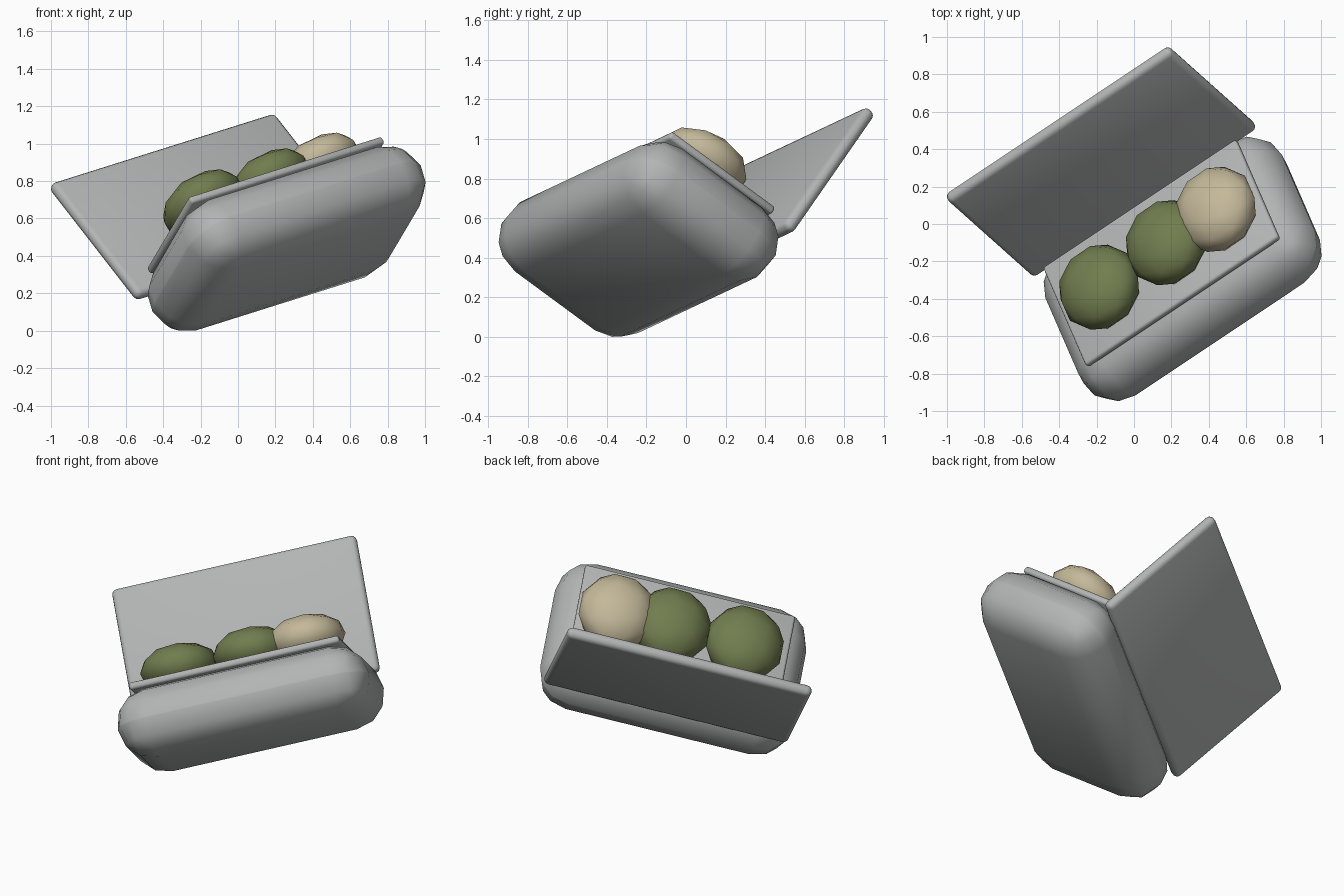
import bpy, bmesh
from math import radians
from mathutils import Matrix, Vector

cube = bpy.data.objects.get("Cube")
if cube:
    bpy.data.objects.remove(cube)

# Tilted frame of the case: u along its length, v to the hinge, n out of the tray
u = Vector((0.805, 0.537, 0.253)).normalized()
v = Vector((-0.34, 0.754, -0.562))
v = (v - u * v.dot(u)).normalized()
n = u.cross(v)
frame = Matrix.Translation((0.26, -0.24, 0.492)) @ Matrix((u, v, n)).transposed().to_4x4()


def material(name, rgb):
    mat = bpy.data.materials.new(name)
    mat.use_nodes = True
    mat.diffuse_color = (*rgb, 1)
    shader = next(k for k in mat.node_tree.nodes if k.type == 'BSDF_PRINCIPLED')
    shader.inputs["Base Color"].default_value = (*rgb, 1)
    return mat


grey = material("grey", (0.45, 0.46, 0.46))
green = material("olive green", (0.165, 0.205, 0.078))
tan = material("tan", (0.55, 0.48, 0.32))


def finish(name, bm, size, local, mat):
    bmesh.ops.scale(bm, vec=size, verts=bm.verts)
    for face in bm.faces:
        face.smooth = True
    mesh = bpy.data.meshes.new(name)
    bm.to_mesh(mesh)
    bm.free()
    mesh.materials.append(mat)
    obj = bpy.data.objects.new(name, mesh)
    bpy.context.collection.objects.link(obj)
    obj.matrix_world = frame @ local
    return obj


def rounded_box(name, half, radius, segments, local):
    bm = bmesh.new()
    bmesh.ops.create_cube(bm, size=2)
    obj = finish(name, bm, half, local, grey)
    bevel = obj.modifiers.new("rounding", 'BEVEL')
    bevel.width = radius
    bevel.segments = segments
    bevel.limit_method = 'NONE'


def ball(name, along, mat):
    bm = bmesh.new()
    bmesh.ops.create_icosphere(bm, subdivisions=2, radius=1)
    finish(name, bm, (0.237, 0.248, 0.145),
           Matrix.Translation((along, -0.03, 0.33)), mat)


# Case body, tray plate and open lid
rounded_box("case_body", (0.765, 0.47, 0.208), 0.204, 3, Matrix())
rounded_box("tray_plate", (0.64, 0.345, 0.022), 0.015, 2,
            Matrix.Translation((0, 0, 0.226)))
rounded_box("lid", (0.745, 0.435, 0.035), 0.032, 3,
            Matrix.Translation((0, 0.486, 0.559)) @ Matrix.Rotation(radians(81), 4, 'X'))

# Flattened balls in a row on the tray
ball("first_ball", -0.365, green)
ball("second_ball", 0.078, green)
ball("third_ball", 0.41, tan)
